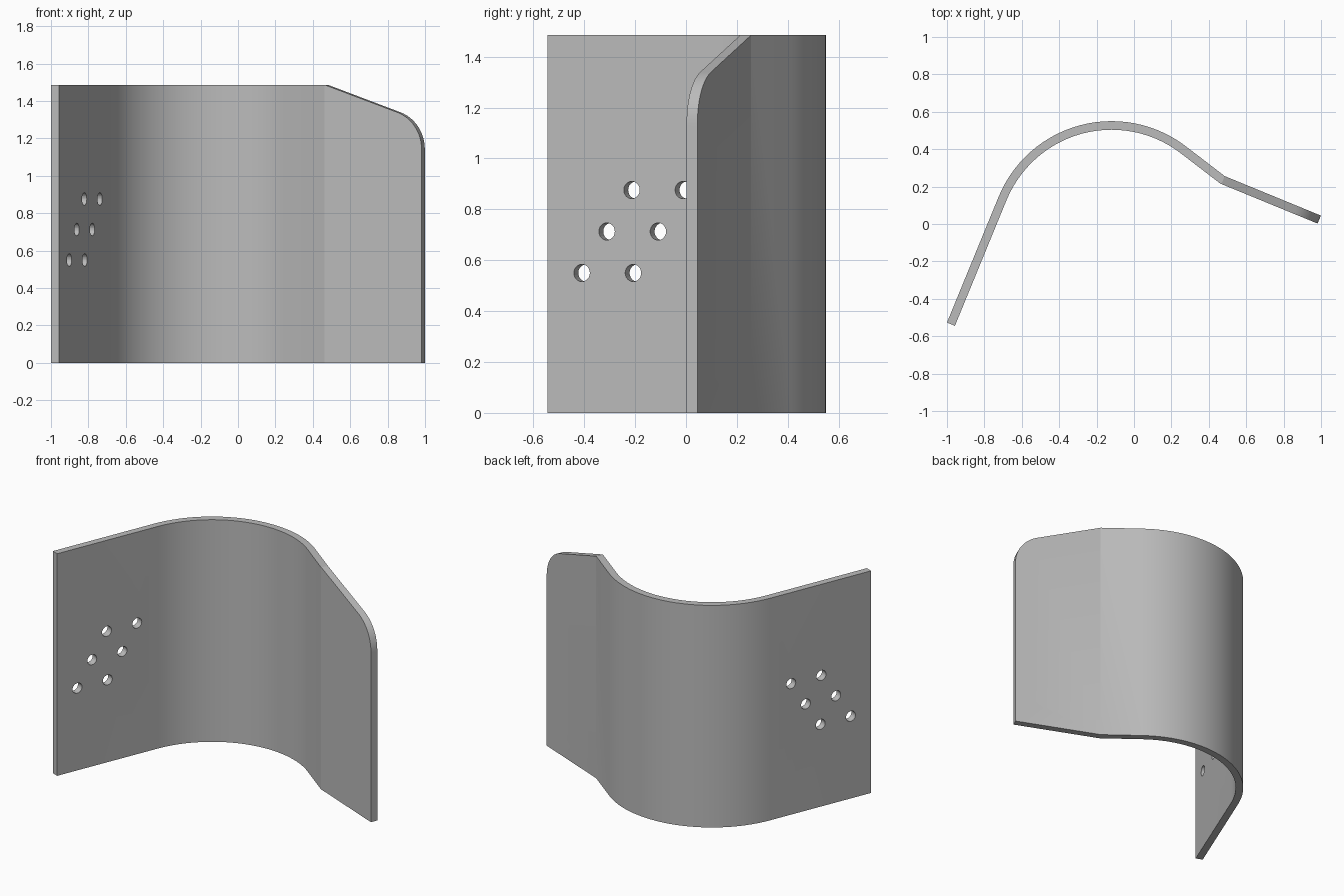
import bpy, bmesh
from math import sin, cos, tan, radians, pi
from mathutils import Vector, Matrix

if "Cube" in bpy.data.objects:
    bpy.data.objects.remove(bpy.data.objects["Cube"])

HEIGHT, THICK = 1.485, 0.046
ARC_R, ARC_C = 0.653, Vector((-0.12, -0.103))
WALL, SLOPE, FLANGE = radians(-67.7), radians(37.5), radians(22.3)
BEND, TIP = Vector((0.485, 0.256)), Vector((0.999, 0.045))
START = Vector((-1.0, -0.527))

steel = bpy.data.materials.new("plain grey")
steel.use_nodes = True
GREY = (0.5, 0.5, 0.5, 1)
steel.diffuse_color = GREY
steel.node_tree.nodes["Principled BSDF"].inputs["Base Color"].default_value = GREY


def normal(a):
    return Vector((sin(a), cos(a)))


def prism(name, outline, depth, matrix=Matrix()):
    """Extrude a flat outline along its local z, then place it."""
    bm = bmesh.new()
    face = bm.faces.new([bm.verts.new((p[0], p[1], 0)) for p in outline])
    out = bmesh.ops.extrude_face_region(bm, geom=[face])["geom"]
    bmesh.ops.translate(bm, vec=(0, 0, depth),
                        verts=[v for v in out if isinstance(v, bmesh.types.BMVert)])
    bm.transform(matrix)
    bmesh.ops.recalc_face_normals(bm, faces=bm.faces)
    mesh = bpy.data.meshes.new(name)
    bm.to_mesh(mesh)
    bm.free()
    obj = bpy.data.objects.new(name, mesh)
    bpy.context.collection.objects.link(obj)
    return obj


def plate_frame(origin, angle, drop):
    """Local x runs along a plate, y is up, z points out of its outer face."""
    n = normal(angle)
    along, out = Vector((n.y, -n.x, 0)), Vector((n.x, n.y, 0))
    rot = Matrix((along, Vector((0, 0, 1)), out)).transposed().to_4x4()
    return Matrix.Translation(Vector((*origin, 0)) - out * drop) @ rot


# Bent sheet: straight wall, round bend, short slope, flange
outer, inner = [], []


def station(p, angle, stretch=1):
    outer.append(p)
    inner.append(p - normal(angle) * THICK * stretch)


station(START, WALL)
SEGMENTS = 28
for i in range(SEGMENTS + 1):
    a = WALL + (SLOPE - WALL) * i / SEGMENTS
    station(ARC_C + normal(a) * ARC_R, a)
station(BEND, (SLOPE + FLANGE) / 2, 1 / cos((SLOPE - FLANGE) / 2))
station(TIP, FLANGE)
sheet = prism("bent_sheet", outer + inner[::-1], HEIGHT)

# Flange corner cutters: sloped edge running into a round
cutters = []
length = (TIP - BEND).length
chamfer, fillet = radians(19.3), 0.21
corner_z = HEIGHT - length * tan(chamfer)
center = Vector((length - fillet,
                 corner_z - fillet * tan((pi / 2 - chamfer) / 2)))
line = [Vector((-0.05, HEIGHT + 0.05 * tan(chamfer)))]
for i in range(13):
    a = chamfer + (pi / 2 - chamfer) * i / 12
    line.append(center + normal(a) * fillet)
line += [Vector((length, center.y - 0.02)), Vector((length + 0.1, center.y - 0.02)),
         Vector((length + 0.1, HEIGHT + 0.1)), Vector((-0.05, HEIGHT + 0.1))]
frame = plate_frame(BEND, FLANGE, 0.1)
for name, side in (("upper", line), ("lower", [(p.x, HEIGHT - p.y) for p in line])):
    cutters.append(prism(name + "_corner_cutter", side, 0.15, frame))

# Bolt holes in the straight wall: two slanted columns of three
frame = plate_frame(START, WALL, 0.1)
for row in range(3):
    for col in range(2):
        u, z = 0.146 + 0.106 * row + 0.218 * col, 0.55 + 0.163 * row
        ring = [(u + 0.034 * cos(k * pi / 12), z + 0.034 * sin(k * pi / 12))
                for k in range(24)]
        cutters.append(prism("hole_cutter", ring, 0.15, frame))

# Apply the cuts
bpy.context.view_layer.objects.active = sheet
sheet.select_set(True)
for c in cutters:
    c.hide_render = True
    mod = sheet.modifiers.new("cut", "BOOLEAN")
    mod.operation, mod.solver, mod.object = "DIFFERENCE", "EXACT", c
    bpy.ops.object.modifier_apply(modifier=mod.name)
    bpy.data.objects.remove(c)

sheet.data.materials.clear()
sheet.data.materials.append(steel)
bpy.ops.object.shade_smooth_by_angle(angle=radians(14))
